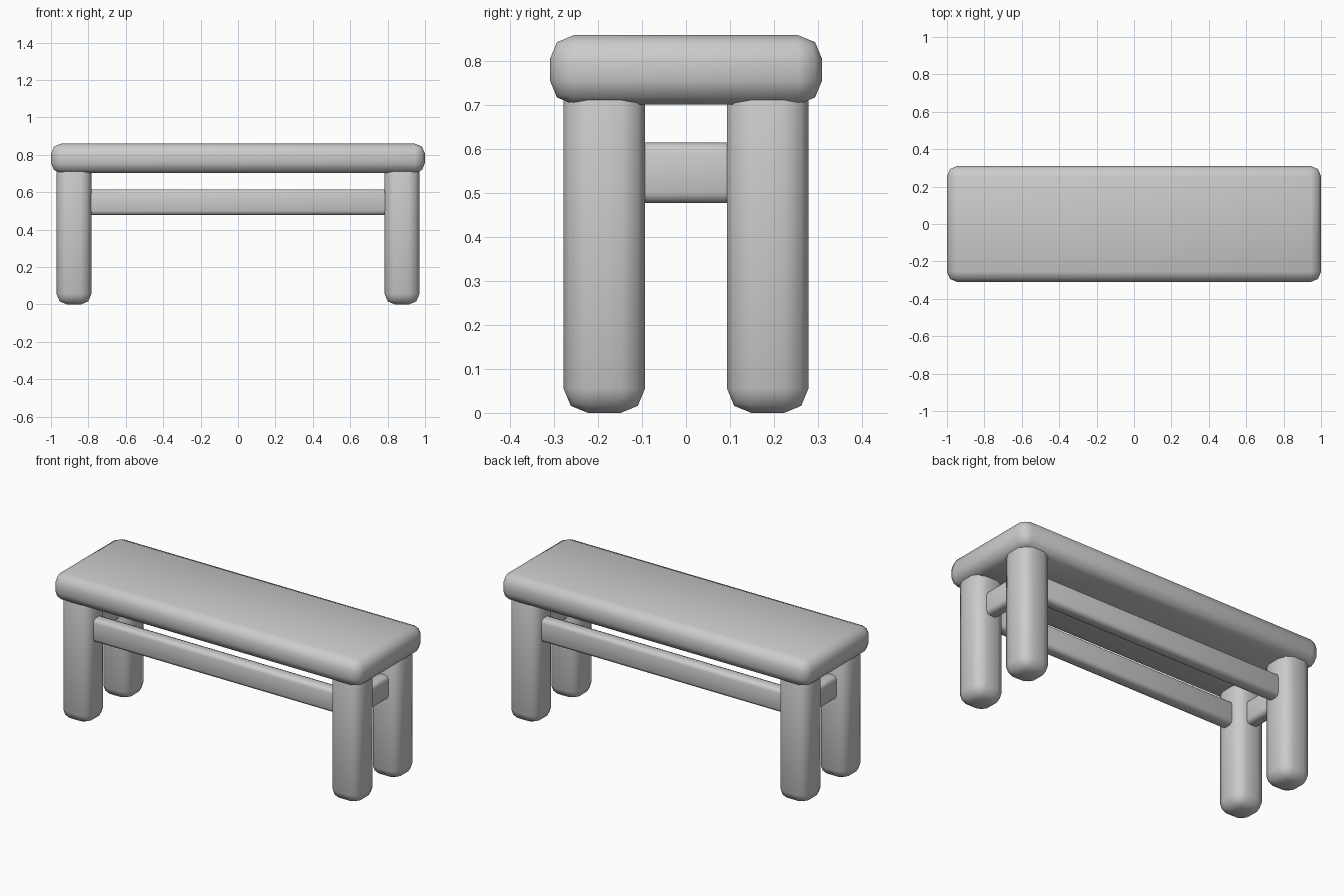
import bpy

cube = bpy.data.objects.get("Cube")
if cube:
    bpy.data.objects.remove(cube, do_unlink=True)

# Single plain grey finish
grey = bpy.data.materials.new("plain_grey")
grey.use_nodes = True
GREY = (0.6, 0.6, 0.6, 1)
grey.diffuse_color = GREY
grey.node_tree.nodes["Principled BSDF"].inputs["Base Color"].default_value = GREY


def rounded_box(name, low, high, radius):
    """Box between two corners, with softly rounded edges."""
    centre = [(a + b) / 2 for a, b in zip(low, high)]
    bpy.ops.mesh.primitive_cube_add(size=1, location=centre)
    box = bpy.context.object
    box.name = name
    box.scale = [b - a for a, b in zip(low, high)]
    bpy.ops.object.transform_apply(location=False, rotation=False, scale=True)
    box.data.materials.append(grey)
    bevel = box.modifiers.new("rounded_edges", "BEVEL")
    bevel.width = radius
    bevel.segments = 2
    bpy.ops.object.modifier_apply(modifier=bevel.name)
    bpy.ops.object.shade_smooth()
    return box


LEG_X, LEG_Y, LEG_HALF = 0.877, 0.186, 0.0925
RAIL_HALF, RAIL_LOW, RAIL_HIGH = 0.038, 0.478, 0.615

# Seat slab
rounded_box("seat", (-1, -0.31, 0.702), (1, 0.31, 0.86), 0.055)

# Legs, running up into the seat
for side, sx in (("left", 1), ("right", -1)):
    for end, sy in (("front", -1), ("back", 1)):
        x, y = sx * LEG_X, sy * LEG_Y
        rounded_box(f"{end}_{side}_leg",
                    (x - LEG_HALF, y - LEG_HALF, 0),
                    (x + LEG_HALF, y + LEG_HALF, 0.8), 0.055)

# Long rails between the legs
for end, sy in (("front", -1), ("back", 1)):
    y = sy * LEG_Y
    rounded_box(f"{end}_rail", (-LEG_X, y - RAIL_HALF, RAIL_LOW),
                (LEG_X, y + RAIL_HALF, RAIL_HIGH), 0.022)

# Short rails at each end
for side, sx in (("left", 1), ("right", -1)):
    x = sx * LEG_X
    rounded_box(f"{side}_rail", (x - RAIL_HALF, -LEG_Y, RAIL_LOW),
                (x + RAIL_HALF, LEG_Y, RAIL_HIGH), 0.022)
